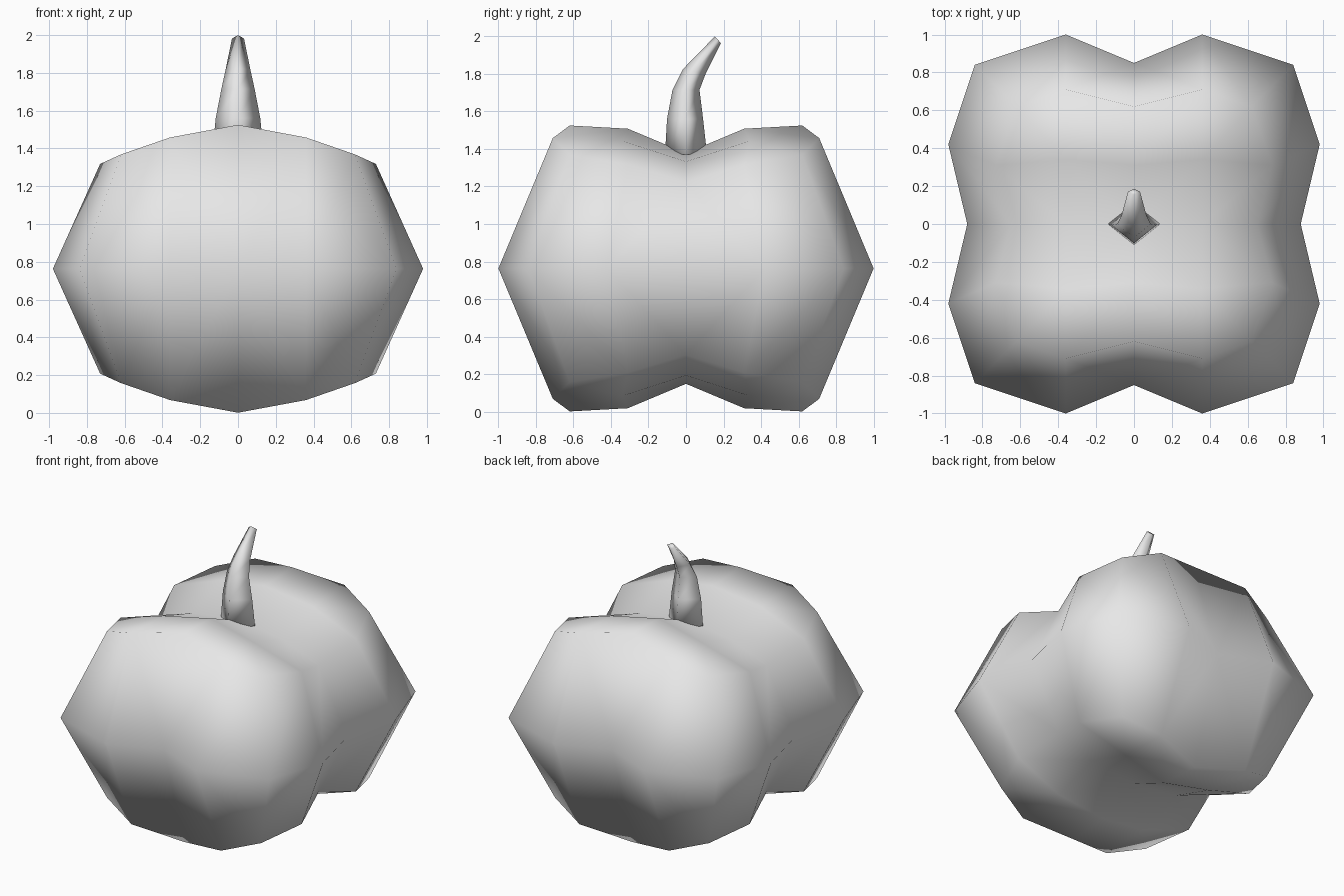
import bpy
import math

cube = bpy.data.objects.get("Cube")
if cube:
    bpy.data.objects.remove(cube, do_unlink=True)

grey = bpy.data.materials.new("plain grey")
grey.use_nodes = True
grey.diffuse_color = (0.8, 0.8, 0.8, 1)
grey.node_tree.nodes["Principled BSDF"].inputs["Base Color"].default_value = (0.8, 0.8, 0.8, 1)


def add_part(name, verts, faces):
    mesh = bpy.data.meshes.new(name)
    mesh.from_pydata(verts, [], faces)
    mesh.update()
    mesh.materials.append(grey)
    mesh.shade_smooth()
    obj = bpy.data.objects.new(name, mesh)
    bpy.context.collection.objects.link(obj)
    return obj


# Gourd body: one octant, mirrored on all three axes
cap = [
    (0, 0, 0.615), (0.36, 0, 0.57), (0.65, 0, 0.46),
    (0, 0.31, 0.745), (0.36, 0.34, 0.68), (0.73, 0.31, 0.555),
    (0, 0.62, 0.762), (0.36, 0.71, 0.695), (0.62, 0.62, 0.605),
]
waist = [(0.88, 0, 0), (0.98, 0.42, 0), (0.84, 0.84, 0), (0.36, 1.0, 0), (0, 0.85, 0)]
rim = [2, 5, 8, 7, 6]
faces = [(a, a + 1, a + 4, a + 3) for a in (0, 1, 3, 4)]
faces += [(rim[i], 9 + i, 10 + i, rim[i + 1]) for i in range(4)]
body = add_part("gourd_body", cap + waist, faces)
body.location.z = 0.763
mirror = body.modifiers.new("mirror", 'MIRROR')
mirror.use_axis = (True, True, True)
mirror.merge_threshold = 0.001

# Curved stem: four-sided sections (y, z, half width, half depth, tilt)
sections = [
    (0.0, 1.37, 0.137, 0.112, 0),
    (-0.005, 1.56, 0.118, 0.096, 0),
    (0.0, 1.715, 0.088, 0.072, 0),
    (0.045, 1.815, 0.066, 0.062, -10),
    (0.17, 1.982, 0.032, 0.024, -48),
]
verts = []
for y, z, w, d, tilt in sections:
    dy = d * math.cos(math.radians(tilt))
    dz = d * math.sin(math.radians(tilt))
    verts += [(w, y, z), (0, y + dy, z + dz), (-w, y, z), (0, y - dy, z - dz)]
faces = [(r + k, r + (k + 1) % 4, r + 4 + (k + 1) % 4, r + 4 + k)
         for r in range(0, len(verts) - 4, 4) for k in range(4)]
last = len(verts) - 4
faces += [(3, 2, 1, 0), tuple(range(last, last + 4))]
add_part("stem", verts, faces)
